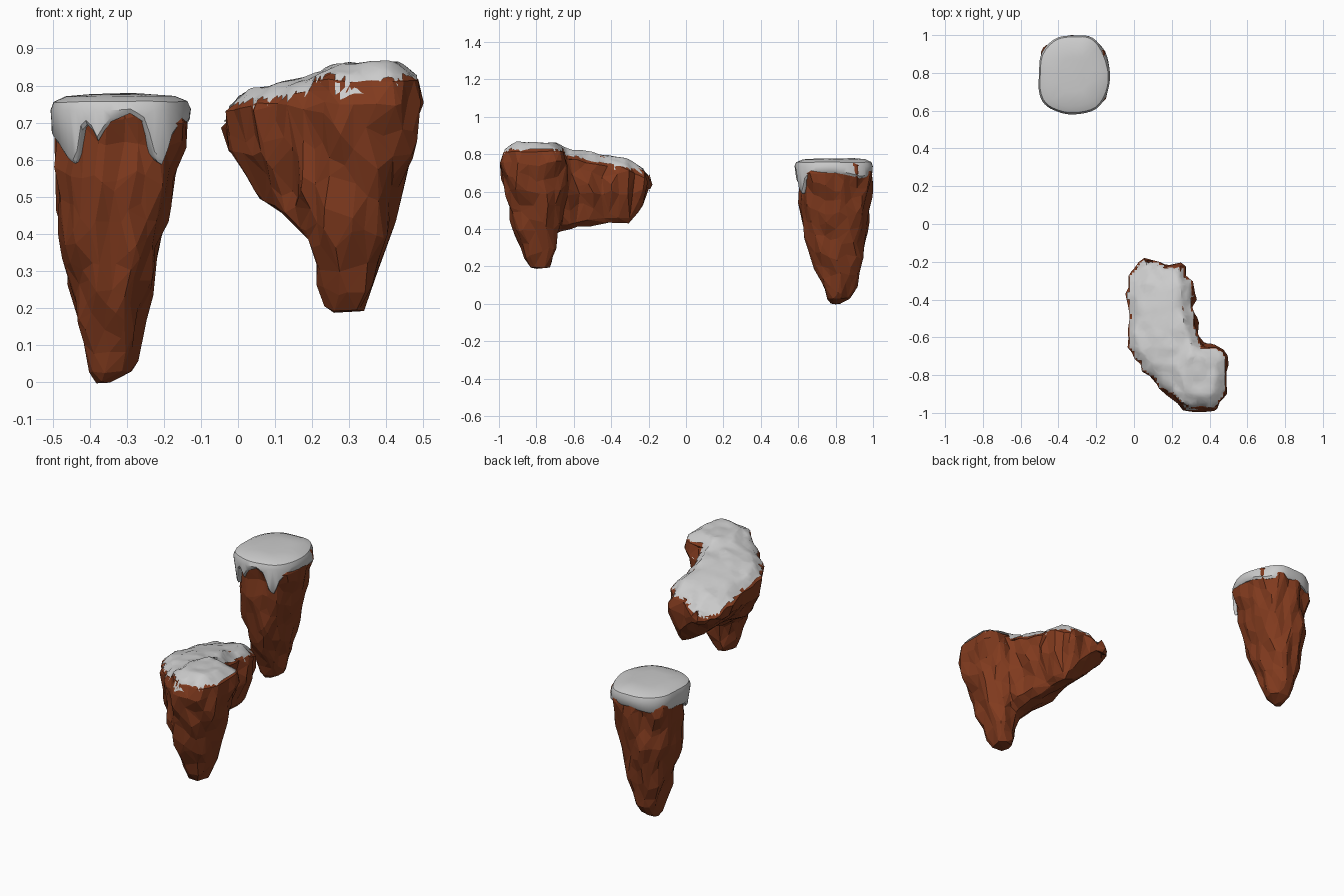
import bpy, bmesh, math
from mathutils import Vector, noise
from mathutils.bvhtree import BVHTree

if "Cube" in bpy.data.objects:
    bpy.data.objects.remove(bpy.data.objects["Cube"])

brown = bpy.data.materials.new("brown_rock")
brown.diffuse_color = (0.22, 0.043, 0.013, 1)
brown.use_nodes = True
brown.node_tree.nodes["Principled BSDF"].inputs["Base Color"].default_value = brown.diffuse_color


def loft(bm, rings):
    # closed skin through a list of equal-length rings
    vs = [[bm.verts.new(p) for p in r] for r in rings]
    n = len(vs[0])
    for a, b in zip(vs, vs[1:]):
        for i in range(n):
            j = (i + 1) % n
            bm.faces.new((a[i], a[j], b[j], b[i]))
    bm.faces.new(vs[0][::-1])
    bm.faces.new(vs[-1])


def oval(z, cx, cy, rx, ry, n=24, e=0.8):
    # squarish ellipse at height z
    pts = []
    for i in range(n):
        t = 2 * math.pi * i / n
        c, s = math.cos(t), math.sin(t)
        pts.append((cx + rx * math.copysign(abs(c) ** e, c),
                    cy + ry * math.copysign(abs(s) ** e, s), z))
    return pts


def make(name, bm, mat=None):
    bmesh.ops.recalc_face_normals(bm, faces=bm.faces)
    me = bpy.data.meshes.new(name)
    bm.to_mesh(me)
    bm.free()
    ob = bpy.data.objects.new(name, me)
    bpy.context.collection.objects.link(ob)
    if mat:
        me.materials.append(mat)
    return ob


def modify(ob, kind, **props):
    m = ob.modifiers.new(kind, kind)
    for k, v in props.items():
        setattr(m, k, v)
    bpy.context.view_layer.objects.active = ob
    bpy.ops.object.modifier_apply(modifier=m.name)


def carve(ob, amp, faces):
    # fuse lofts, add vertical crags, reduce to chunky flat facets
    modify(ob, 'REMESH', mode='VOXEL', voxel_size=0.014)
    ob.data.update()
    for v, nrm in [(v, v.normal.copy()) for v in ob.data.vertices]:
        p = v.co
        d = noise.noise(Vector((p.x * 15, p.y * 15, p.z * 7)))
        side = 1 - 0.75 * abs(nrm.z)
        v.co = p + nrm * amp * side * d
    ob.data.update()
    tris = sum(len(f.vertices) - 2 for f in ob.data.polygons)
    modify(ob, 'DECIMATE', ratio=faces / tris)
    for f in ob.data.polygons:
        f.use_smooth = False


def smooth(ob):
    bpy.ops.object.select_all(action='DESELECT')
    ob.select_set(True)
    bpy.context.view_layer.objects.active = ob
    bpy.ops.object.shade_smooth_by_angle(angle=math.radians(35))


# back rock pillar
bm = bmesh.new()
loft(bm, [oval(*s) for s in [
    (0.0, -.36, .81, .02, .025), (0.03, -.345, .815, .06, .06),
    (0.09, -.35, .82, .078, .09), (0.2, -.345, .81, .098, .125),
    (0.32, -.34, .80, .125, .155), (0.45, -.335, .80, .148, .18),
    (0.6, -.322, .797, .168, .19), (0.70, -.318, .793, .178, .195),
    (0.755, -.318, .793, .165, .185)]])
pillar = make("back_rock_pillar", bm, brown)
carve(pillar, 0.03, 620)

# snow cap with drips on the back pillar: (degrees, lower edge height)
drips = [(0, .70), (40, .67), (90, .69), (140, .66), (180, .665), (205, .64), (222, .60),
         (233, .585), (240, .68), (247, .70), (255, .65), (264, .70), (275, .725),
         (286, .70), (296, .60), (306, .585), (315, .66), (330, .70), (360, .70)]


def edge_z(deg):
    for (a, za), (b, zb) in zip(drips, drips[1:]):
        if a <= deg <= b:
            return za + (zb - za) * (deg - a) / (b - a)


def drip_ring(grow, lift):
    base, N = [], 72
    for i, (x, y, z) in enumerate(oval(0, -.317, .79, 1, 1, N)):
        zz = edge_z(360 * i / N)
        k = 1 - 0.25 * (0.72 - zz)
        base.append((-.317 + (x + .317) * (.18 + grow) * k,
                     .79 + (y - .79) * (.2 + grow) * k, zz + lift))
    return base


bm = bmesh.new()
loft(bm, [drip_ring(-.03, .01), drip_ring(0, 0), drip_ring(.008, .012),
          oval(.735, -.317, .79, .186, .209, 72), oval(.757, -.317, .79, .178, .20, 72),
          oval(.772, -.317, .79, .145, .165, 72), oval(.777, -.317, .79, .08, .09, 72)])
cap = make("back_snow_cap", bm)
for v in cap.data.vertices:
    if v.co.z > .73:
        w = noise.noise(v.co * 7)
        v.co += Vector((w * .012, w * .012, w * .004))
modify(cap, 'DECIMATE', ratio=0.6)
smooth(cap)

# front rock: tapered column plus overhanging ledge
bm = bmesh.new()
loft(bm, [oval(*s) for s in [
    (.19, .30, -.78, .04, .05), (.27, .295, -.785, .075, .085),
    (.42, .305, -.80, .11, .13), (.6, .325, -.805, .143, .165),
    (.75, .335, -.81, .163, .182), (.815, .345, -.81, .15, .17),
    (.848, .345, -.81, .09, .11)]])
ledge = []
for y, xl, xr, zb, zt in [
        (-.195, .05, .17, .60, .68), (-.235, -.02, .26, .52, .725),
        (-.31, -.03, .30, .43, .765), (-.5, -.03, .32, .42, .80),
        (-.66, -.03, .36, .39, .825), (-.80, .07, .40, .36, .84),
        (-.9, .17, .42, .42, .84)]:
    xb = max(.12, min(.2, xr - .1))
    zm = zb + (zt - zb) * .45
    ledge.append([(x, y, z) for x, z in [
        (xl, zt - .09), (xl + .04, zt - .055), ((xl + xr) / 2, zt - .015),
        (xr - .05, zt), (xr, zt - .05), (xr, zm), (xr - .04, zb + .03),
        ((xb + xr) / 2 - .01, zb), (xb - .01, zb + .02), ((xl + xb) / 2 - .01, zb + .1),
        (xl + .01, zm + .04)]])
loft(bm, ledge)
# each loft gets consistent outward normals inside make()
rock = make("front_rock_overhang", bm, brown)
carve(rock, 0.03, 760)

# thin snow sheet draped over the front rock; it sinks in where the rock steepens
src = bmesh.new()
src.from_mesh(rock.data)
tree = BVHTree.FromBMesh(src)
bm = bmesh.new()
step, grid = 0.013, {}
for i in range(45):
    for j in range(66):
        x, y = -.05 + i * step, -1.01 + j * step
        hit, nrm, _, _ = tree.ray_cast(Vector((x, y, 2)), Vector((0, 0, -1)))
        if hit and hit.z > .62:
            off = .028 * (abs(nrm.z) - .5) + .010 * noise.noise(Vector((x * 14, y * 14, 3)))
            grid[i, j] = bm.verts.new((x, y, hit.z + max(-.012, min(off, .016))))
for (i, j) in grid:
    q = [grid.get(k) for k in ((i, j), (i + 1, j), (i + 1, j + 1), (i, j + 1))]
    if all(q) and max(v.co.z for v in q) - min(v.co.z for v in q) < .045:
        bm.faces.new(q)
src.free()
bmesh.ops.delete(bm, geom=[v for v in bm.verts if not v.link_faces], context='VERTS')
bmesh.ops.smooth_vert(bm, verts=bm.verts, factor=0.3, use_axis_z=True)
snow = make("front_snow_sheet", bm)
modify(snow, 'DECIMATE', ratio=0.45)
smooth(snow)
